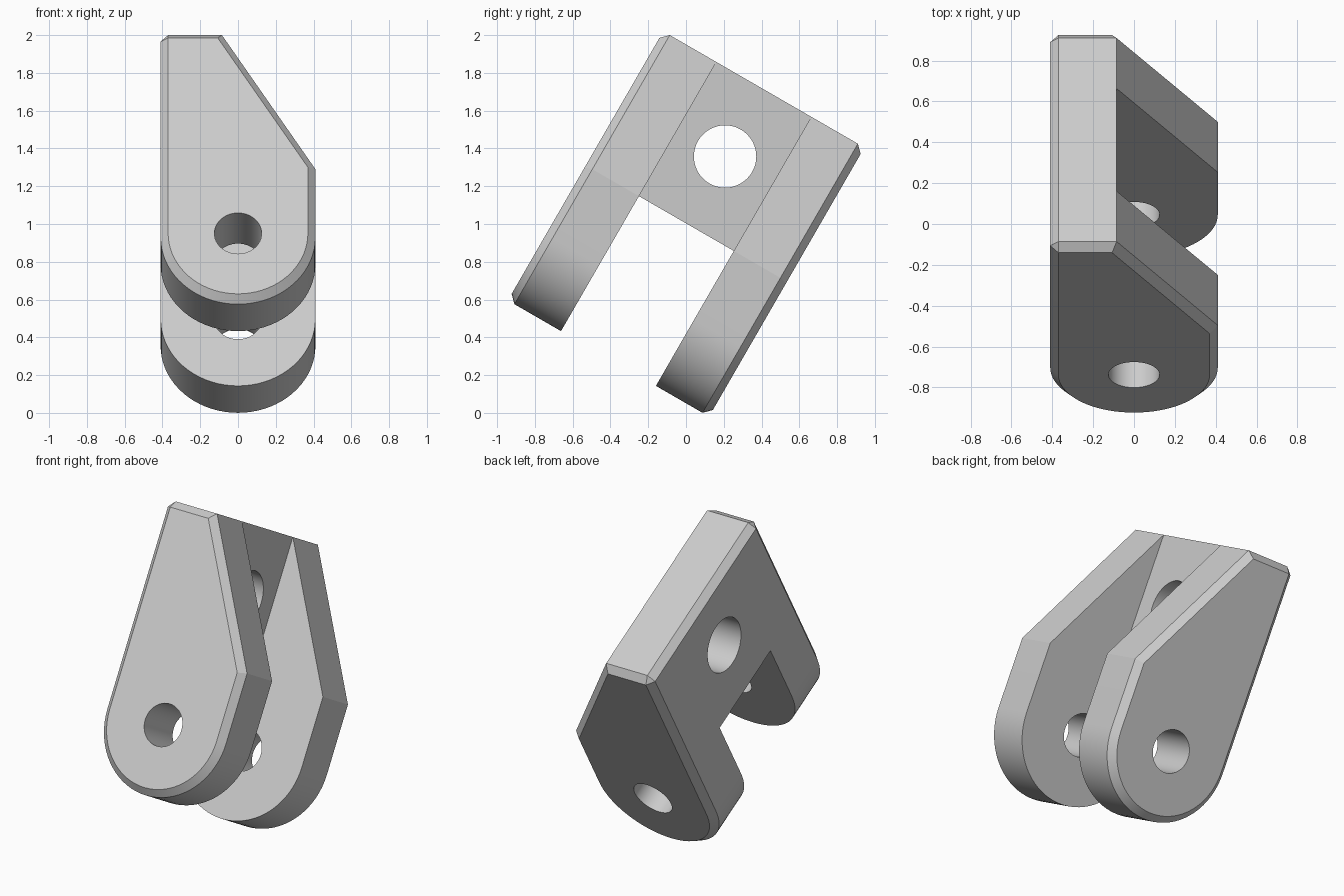
import bpy, bmesh, math
from mathutils import Matrix

cube = bpy.data.objects.get("Cube")
if cube:
    bpy.data.objects.remove(cube)

R = 0.41                 # half width and radius of the rounded arm ends
WALL = 0.325             # thickness of arms and web
DEPTH = 0.615            # half distance between the outer arm faces
TOP, SHOULDER, PIN = 1.69, 0.87, 0.455
WEB_X = -R + WALL        # inner face of the web
CHAMFER = 0.04

steel = bpy.data.materials.new("light_grey")
steel.use_nodes = True
steel.diffuse_color = (0.6, 0.6, 0.6, 1)
steel.node_tree.nodes["Principled BSDF"].inputs["Base Color"].default_value = (0.6, 0.6, 0.6, 1)


def to_object(name, bm):
    bmesh.ops.recalc_face_normals(bm, faces=bm.faces)
    mesh = bpy.data.meshes.new(name)
    bm.to_mesh(mesh)
    bm.free()
    mesh.materials.append(steel)
    obj = bpy.data.objects.new(name, mesh)
    bpy.context.collection.objects.link(obj)
    return obj


def prism(points, half):
    """Extrude an x-z outline symmetrically along y."""
    bm = bmesh.new()
    face = bm.faces.new([bm.verts.new((x, -half, z)) for x, z in points])
    ext = bmesh.ops.extrude_face_region(bm, geom=[face])
    verts = [v for v in ext["geom"] if isinstance(v, bmesh.types.BMVert)]
    bmesh.ops.translate(bm, verts=verts, vec=(0, 2 * half, 0))
    bmesh.ops.recalc_face_normals(bm, faces=bm.faces)
    return bm


def cylinder(name, radius, axis, z):
    bm = bmesh.new()
    spin = Matrix.Rotation(math.pi / 2, 4, axis)
    bmesh.ops.create_cone(bm, cap_ends=True, segments=48, radius1=radius, radius2=radius,
                          depth=3, matrix=Matrix.Translation((0, 0, z)) @ spin)
    return to_object(name, bm)


# Solid body: rounded bottom, one sloped shoulder
arc = [(-R * math.cos(math.pi * i / 36), PIN - R * math.sin(math.pi * i / 36)) for i in range(37)]
bm = prism(arc + [(R, SHOULDER), (WEB_X, TOP), (-R, TOP)], DEPTH)


# Chamfer both outer face rims and the top back corner
def is_chamfered(edge):
    a, b = (v.co for v in edge.verts)
    rim = abs(a.y - b.y) < 0.001
    corner = all(abs(p.x + R) < 0.001 and abs(p.z - TOP) < 0.001 for p in (a, b))
    return rim or corner


bmesh.ops.bevel(bm, geom=[e for e in bm.edges if is_chamfered(e)], offset=CHAMFER,
                offset_type='OFFSET', segments=1, affect='EDGES', clamp_overlap=False)
bracket = to_object("clevis_bracket", bm)

# Cutters: the channel between the arms, the pin hole and the web hole
channel = [(-1, -1), (1, -1), (1, 3), (WEB_X, 3), (WEB_X, SHOULDER), (-1, SHOULDER)]
cutters = [to_object("channel_cutter", prism(channel, DEPTH - WALL)),
           cylinder("pin_hole_cutter", 0.125, 'X', PIN),
           cylinder("web_hole_cutter", 0.165, 'Y', 1.28)]

bpy.context.view_layer.objects.active = bracket
bracket.select_set(True)
for cutter in cutters:
    cutter.hide_render = True
    mod = bracket.modifiers.new("cut", 'BOOLEAN')
    mod.operation = 'DIFFERENCE'
    mod.solver = 'EXACT'
    mod.object = cutter
    bpy.ops.object.modifier_apply(modifier=mod.name)
    bpy.data.objects.remove(cutter)

# Smooth the round surfaces, then lean the part over
bpy.ops.object.shade_smooth_by_angle(angle=math.radians(20))
bracket.rotation_euler = (math.radians(-30), 0, 0)
bracket.location = (0, -0.433, 0.249)
